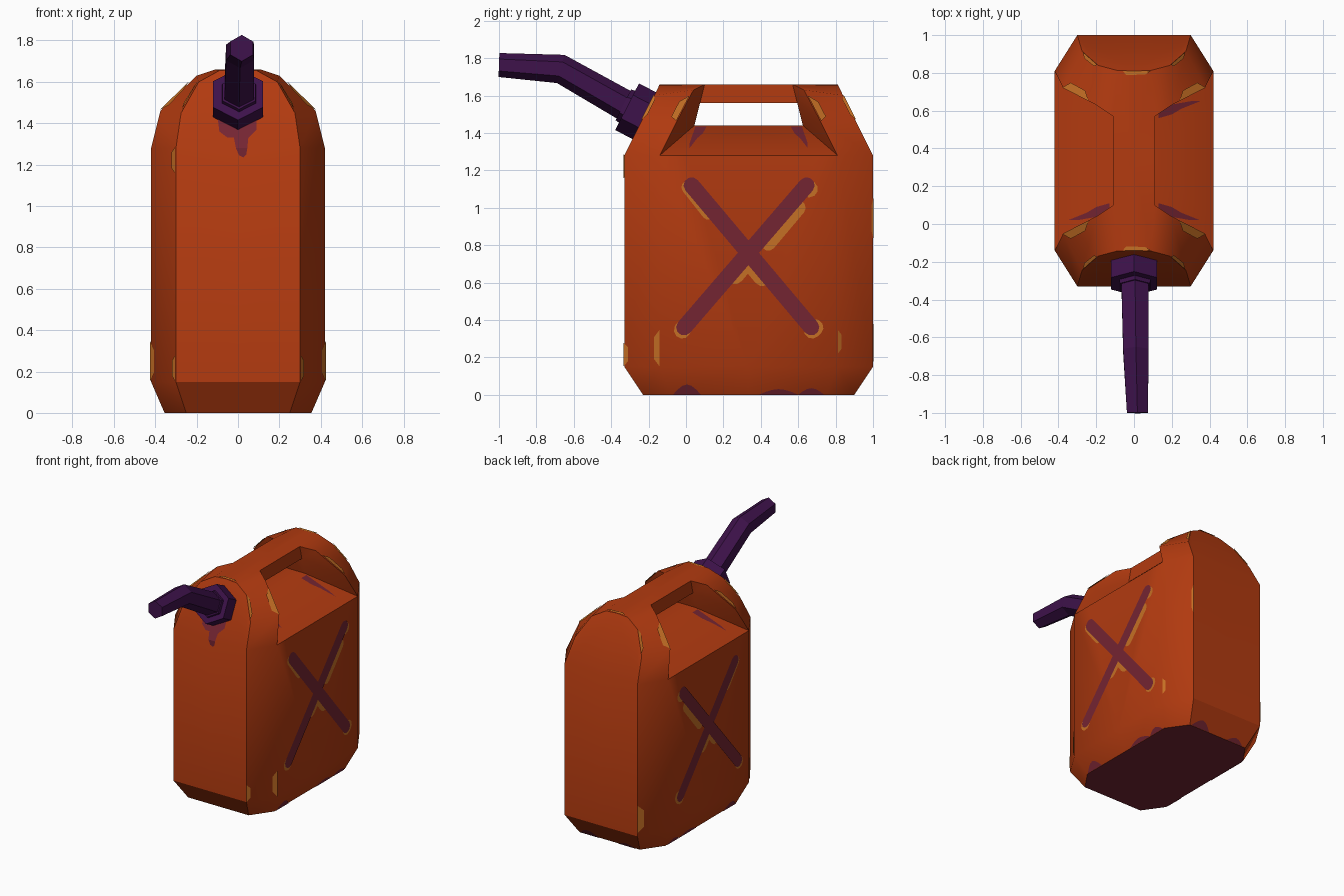
import bpy, bmesh, math
from mathutils import Vector

if "Cube" in bpy.data.objects:
    bpy.data.objects.remove(bpy.data.objects["Cube"])

MID = 0.335  # body centre along y


def material(name, rgb):
    m = bpy.data.materials.new(name)
    m.diffuse_color = (*rgb, 1)
    m.use_nodes = True
    m.node_tree.nodes["Principled BSDF"].inputs["Base Color"].default_value = m.diffuse_color
    return m


ORANGE = material("orange_paint", (0.45, 0.043, 0.005))
MAROON = material("maroon_stain", (0.175, 0.018, 0.032))
YELLOW = material("yellow_wear", (0.56, 0.16, 0.018))
PURPLE = material("purple_plastic", (0.048, 0.006, 0.07))


def build(name, verts, faces, *mats):
    me = bpy.data.meshes.new(name)
    me.from_pydata([tuple(v) for v in verts], [], faces)
    ob = bpy.data.objects.new(name, me)
    bpy.context.collection.objects.link(ob)
    for m in mats:
        me.materials.append(m)
    return ob


def patches(name, polys, mat):
    """Thin painted plates, one face per polygon."""
    verts, faces = [], []
    for p in polys:
        faces.append(list(range(len(verts), len(verts) + len(p))))
        verts += p
    return build(name, verts, faces, mat)


def fix_normals(ob):
    bm = bmesh.new()
    bm.from_mesh(ob.data)
    bmesh.ops.recalc_face_normals(bm, faces=bm.faces)
    bm.to_mesh(ob.data)
    bm.free()


# Body: one quarter, mirrored across both middle planes
P = {
    "Bo": (0, MID, 0), "Bc": (0, -.23, 0), "Bf": (.25, -.23, 0), "Bs": (.355, -.08, 0), "Bm": (.355, MID, 0),
    "Sc": (0, -.33, .15), "Sf": (.30, -.33, .15), "Ss": (.42, -.14, .15), "Sm": (.42, MID, .15),
    "Tc": (0, -.33, 1.28), "F0": (.30, -.33, 1.28), "F1": (.275, -.245, 1.45),
    "F2": (.19, -.17, 1.60), "F3": (.09, -.143, 1.655), "Fc": (0, -.14, 1.66),
    "O0": (.42, -.14, 1.28), "O1": (.375, -.05, 1.46), "O2": (.20, .04, 1.63), "O3": (.11, .10, 1.66),
    "R0": (.42, 0, 1.28), "R1": (.11, .045, 1.44), "R2": (.11, .075, 1.56),
    "Tm": (.42, MID, 1.28), "M1": (.11, MID, 1.44), "M2": (.11, MID, 1.56), "M3": (.11, MID, 1.66),
    "C1": (0, .045, 1.44), "C2": (0, .075, 1.56),
    "N1": (0, MID, 1.44), "N2": (0, MID, 1.56), "N3": (0, MID, 1.66),
}
FACES = [
    "Bo Bc Bf Bs Bm",                                                    # base
    "Bc Bf Sf Sc", "Bf Bs Ss Sf", "Bs Bm Sm Ss",                         # skirt
    "Sc Sf F0 Tc", "Sf Ss O0 F0", "Ss Sm Tm R0 O0",                      # walls
    "Tc F0 F1 F2 F3 Fc", "F0 O0 O1 F1", "F1 O1 O2 F2", "F2 O2 O3 F3",    # shoulder
    "Fc F3 O3 M3 N3",                                                    # top
    "O0 R0 R1", "O0 R1 O1", "O1 R1 R2", "O1 R2 O2", "O2 R2 O3",          # recess wall
    "R0 Tm M1 R1", "R1 M1 N1 C1", "R1 C1 C2 R2",                         # recess floor, opening
    "R2 C2 N2 M2", "O3 R2 M2 M3",                                        # handle
]
keys = list(P)
body = build("can_body", [(x, y - MID, z) for x, y, z in P.values()],
             [[keys.index(k) for k in f.split()] for f in FACES], ORANGE, MAROON)
body.location.y = MID
mirror = body.modifiers.new("mirror", 'MIRROR')
mirror.use_axis = (True, True, False)
mirror.merge_threshold = 0.0005
bpy.context.view_layer.objects.active = body
body.select_set(True)
bpy.ops.object.convert(target='MESH')
fix_normals(body)
for poly in body.data.polygons:          # stained underside
    poly.material_index = int(poly.center.z < 0.01)
bpy.ops.object.shade_smooth_by_angle(angle=math.radians(33))


# Spout: hexagonal rings swept along a bent path
def tube(name, rings, sides=6):
    """rings: (centre x, y, z, radius, tilt of the axis above -y)."""
    verts, faces = [], []
    for x, y, z, r, tilt in rings:
        up = Vector((0, math.sin(tilt), math.cos(tilt)))
        for i in range(sides):
            a = math.tau * i / sides
            verts.append(Vector((x, y, z)) + up * r * math.cos(a) + Vector((r * math.sin(a), 0, 0)))
    for k in range(len(rings) - 1):
        for i in range(sides):
            j = (i + 1) % sides
            faces.append([k * sides + i, k * sides + j, (k + 1) * sides + j, (k + 1) * sides + i])
    faces += [list(range(sides)), list(range(len(verts) - sides, len(verts)))]
    ob = build(name, verts, faces, PURPLE)
    fix_normals(ob)
    return ob


TILT = math.radians(27)
tube("spout_collar", [(0, -.19, 1.475, .14, TILT), (0, -.315, 1.54, .14, TILT)])
tube("spout_neck_ring", [(.005, -.30, 1.532, .098, TILT), (.005, -.335, 1.55, .092, TILT)])
tube("spout", [(.005, -.30, 1.532, .083, TILT), (.01, -.67, 1.742, .078, math.radians(15)),
               (.018, -1.0, 1.763, .064, math.radians(2))])


# Painted crosses with chipped edges on both sides
def stroke(y1, z1, y2, z2, w, x):
    a = math.atan2(z2 - z1, y2 - y1)
    pts = []
    for cy, cz, start in ((y2, z2, a - math.pi / 2), (y1, z1, a + math.pi / 2)):
        for i in range(6):
            t = start + math.pi * i / 5
            pts.append((x, cy + w * math.cos(t), cz + w * math.sin(t)))
    return pts


CROSS = [(.03, 1.12, .67, .36, .043), (.645, 1.12, -.01, .36, .043)]
CHIPS = [(.01, 1.11, .12, .97, .035), (.655, 1.10, .66, 1.10, .045), (.44, .81, .60, 1.00, .04),
         (.31, .70, .26, .64, .05), (.36, .69, .41, .63, .05),
         (-.02, .345, -.015, .355, .045), (.675, .345, .69, .36, .045)]
for s, side in ((1, "right"), (-1, "left")):
    patches(f"cross_{side}", [stroke(*c, s * (.425 + .0005 * i)) for i, c in enumerate(CROSS)], MAROON)
    patches(f"cross_chips_{side}", [stroke(*c, s * (.4225 + .0002 * i)) for i, c in enumerate(CHIPS)], YELLOW)


# Drip below the collar: sloped part and upright part
def front(x, z):
    return (x, -.334 + max(0, z - 1.28) / 2, z)


patches("collar_drip", [
    [front(*p) for p in ((-.10, 1.44), (-.09, 1.36), (-.05, 1.33), (-.02, 1.33), (-.01, 1.28),
                         (.045, 1.28), (.05, 1.33), (.09, 1.37), (.09, 1.44))],
    [front(*p) for p in ((-.01, 1.28), (.005, 1.245), (.025, 1.235), (.04, 1.25), (.045, 1.28))]], MAROON)


# Stains in the handle recess
def floor(s, x, y):
    return (s * x, y, 1.284 + (.42 - x) / .31 * .16)


FLOOR_STAIN = ((.13, .05), (.30, .02), (.35, .02), (.25, .06), (.20, .09), (.13, .11))
patches("recess_stains", [[floor(s, x, y) for x, y in FLOOR_STAIN] for s in (1, -1)]
        + [[floor(1, x, 2 * MID - y) for x, y in FLOOR_STAIN]], MAROON)


# Stains on the skirt
def skirt(s, y, z):
    return (s * (.359 + z * .065 / .15), y, z)


def blob(y0, y1, h):
    return [(y0 + (y1 - y0) * i / 6, h * math.sin(math.pi * i / 6)) for i in range(7)]


patches("skirt_stains", [[skirt(s, *p) for p in blob(*b)] for s in (1, -1)
                         for b in ((-.07, .08, .055), (.39, .60, .03), (.60, .74, .035))], MAROON)
patches("skirt_stains_back", [[(y, .904 + z * .667, z) for y, z in blob(*b)]
                              for b in ((-.22, -.08, .03), (.08, .24, .05))], MAROON)


# Worn paint along the shoulder and corner edges
def corner(key, s, back):
    x, y, z = P[key]
    return Vector((s * x, 2 * MID - y if back else y, z))


def edge_wear(a0, a1, b0, b1, s, back, t0, t1, w):
    """Sliver along edge a0-a1, reaching fraction w toward edge b0-b1."""
    a0, a1, b0, b1 = (corner(k, s, back) for k in (a0, a1, b0, b1))
    push = Vector((s * .0045, .003 if back else -.003, .0035))
    rim = [a0.lerp(a1, t0), a0.lerp(a1, t1)]
    inner = [a0.lerp(a1, t).lerp(b0.lerp(b1, t), w) for t in (t1 * .8 + t0 * .2, t1 * .2 + t0 * .8)]
    return [p + push for p in rim + inner]


wear = []
for s in (1, -1):
    for back in (False, True):
        wear.append(edge_wear("O1", "O2", "F1", "F2", s, back, 0, .8, .2))
        wear.append(edge_wear("F1", "F2", "O1", "O2", s, back, .1, 1, .1))
    wear.append(edge_wear("Ss", "O0", "Sf", "F0", s, False, .0, .17, .15))
    wear.append(edge_wear("Sf", "F0", "Ss", "O0", s, False, .0, .11, .12))
wear.append(edge_wear("Sf", "F0", "Ss", "O0", -1, False, .89, 1, .15))
wear.append(edge_wear("Sf", "F0", "Ss", "O0", 1, True, .6, .8, .06))
wear.append(edge_wear("Sf", "F0", "Ss", "O0", -1, True, .02, .2, .2))
wear.append(edge_wear("Ss", "O0", "Sf", "F0", 1, True, .06, .17, .1))
for y, d in ((-.14, 1), (2 * MID + .14, -1)):     # rims of the top
    wear.append([(-.06, y, 1.664), (.09, y, 1.664), (.06, y + d * .018, 1.664), (-.04, y + d * .022, 1.664)])
patches("edge_wear", wear, YELLOW)
